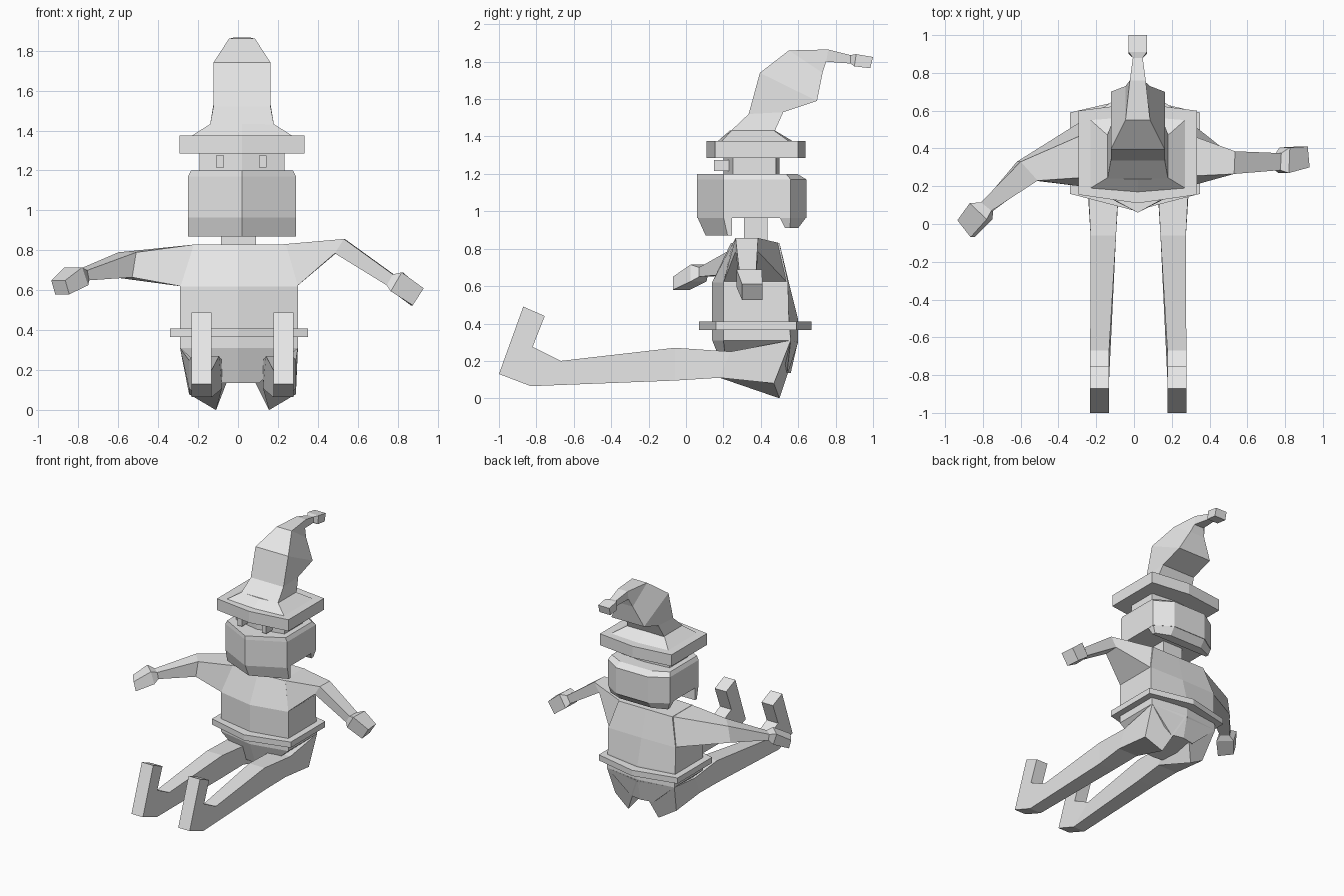
import bpy, bmesh
from mathutils import Vector

old = bpy.data.objects.get("Cube")
if old:
    bpy.data.objects.remove(old, do_unlink=True)

clay = bpy.data.materials.new("clay_grey")
clay.use_nodes = True
clay.diffuse_color = (0.8, 0.8, 0.8, 1)
clay.node_tree.nodes["Principled BSDF"].inputs["Base Color"].default_value = (0.8, 0.8, 0.8, 1)

HEAD_X = 0.02


def loft(name, rings):
    """Skin a list of equal-length point rings and cap both ends."""
    bm = bmesh.new()
    loops = [[bm.verts.new(Vector(p)) for p in ring] for ring in rings]
    n = len(loops[0])
    for a, b in zip(loops, loops[1:]):
        for i in range(n):
            j = (i + 1) % n
            bm.faces.new((a[i], a[j], b[j], b[i]))
    bm.faces.new(loops[0])
    bm.faces.new(loops[-1])
    bmesh.ops.recalc_face_normals(bm, faces=bm.faces)
    mesh = bpy.data.meshes.new(name)
    bm.to_mesh(mesh)
    bm.free()
    mesh.materials.append(clay)
    obj = bpy.data.objects.new(name, mesh)
    bpy.context.collection.objects.link(obj)
    return obj


def hexagon(cx, half, front, front_side, back_side, back, z):
    """Horizontal ring pointed at the front and back."""
    return [(cx, front, z), (cx + half, front_side, z), (cx + half, back_side, z),
            (cx, back, z), (cx - half, back_side, z), (cx - half, front_side, z)]


def box(name, x0, x1, y0, y1, z0, z1):
    return loft(name, [[(x0, y0, z), (x1, y0, z), (x1, y1, z), (x0, y1, z)] for z in (z0, z1)])


# Torso, belt and neck
loft("torso", [hexagon(0.005, *r) for r in (
    (0.10, 0.21, 0.22, 0.54, 0.56, 0.135),
    (0.295, 0.14, 0.20, 0.56, 0.60, 0.31),
    (0.295, 0.14, 0.20, 0.55, 0.60, 0.42),
    (0.295, 0.14, 0.20, 0.545, 0.55, 0.62),
    (0.235, 0.24, 0.25, 0.50, 0.50, 0.83))])
loft("belt", [hexagon(0.005, 0.345, 0.07, 0.16, 0.59, 0.67, z) for z in (0.365, 0.41)])
box("neck", -0.085, 0.09, 0.31, 0.435, 0.80, 1.0)


# Lower head: pointed at the front, chamfered at the back
def head_ring(inset, z):
    half, back = 0.27 - inset * 0.3, 0.645 - inset
    right = [(half, 0.20), (half, 0.56 - inset * 0.5), (0.14, back)]
    pts = [(0, 0.06)] + right + [(-x, y) for x, y in reversed(right)]
    return [(HEAD_X + x, y, z) for x, y in pts]


loft("head", [head_ring(0, 0.965), head_ring(0, 1.17), head_ring(0.05, 1.2)])


def beard_ring(front, z):
    return [(HEAD_X + x, y, z) for x, y in
            ((0, front), (0.27, 0.2 + (front - 0.06) * 0.5), (0.27, 0.245), (-0.27, 0.245),
             (-0.27, 0.2 + (front - 0.06) * 0.5))]


loft("beard", [beard_ring(0.105, 0.87), beard_ring(0.06, 0.97)])


def hair_ring(half, back, side, inner, z):
    return [(HEAD_X + x, y, z) for x, y in
            ((half, inner), (half, side), (0.14, back), (-0.14, back), (-half, side), (-half, inner))]


loft("back_hair", [hair_ring(0.25, 0.60, 0.555, 0.53, 0.91), hair_ring(0.27, 0.645, 0.56, 0.50, 0.97)])
loft("face", [hexagon(HEAD_X, 0.213, 0.20, 0.25, 0.48, 0.50, z) for z in (1.18, 1.3)])
for side, x in (("right", -0.09), ("left", 0.123)):
    box(side + "_eye", x - 0.019, x + 0.019, 0.15, 0.26, 1.215, 1.275)

# Hat brim with its sloped collar
loft("hat_brim", [hexagon(HEAD_X, 0.313, 0.11, 0.155, 0.60, 0.64, z) for z in (1.285, 1.375)])
loft("hat_collar", [hexagon(HEAD_X, 0.25, 0.17, 0.19, 0.55, 0.57, 1.375),
                    hexagon(HEAD_X, 0.16, 0.235, 0.245, 0.47, 0.475, 1.432)])


# Bent crown: half width, then front and back (y, z) of each section
def crown_ring(half, front, back):
    return [(HEAD_X - half, *front), (HEAD_X + half, *front),
            (HEAD_X + half, *back), (HEAD_X - half, *back)]


loft("hat_crown", [crown_ring(*r) for r in (
    (0.16, (0.24, 1.43), (0.475, 1.43)),
    (0.143, (0.335, 1.52), (0.52, 1.53)),
    (0.143, (0.395, 1.74), (0.70, 1.59)),
    (0.065, (0.55, 1.86), (0.73, 1.74)),
    (0.042, (0.76, 1.865), (0.75, 1.80)),
    (0.026, (0.88, 1.835), (0.88, 1.79)),
    (0.048, (0.91, 1.84), (0.90, 1.775)),
    (0.048, (1.0, 1.825), (0.985, 1.765)))])


# Legs: inner x, outer x, then top and bottom (y, z) of each section
def leg(name, sign, cx):
    sections = (
        (0.10, 0.265, (0.24, 0.25), (0.18, 0.11)),
        (0.115, 0.25, (-0.06, 0.27), (-0.06, 0.095)),
        (0.152, 0.252, (-0.67, 0.20), (-0.83, 0.065)),
        (0.152, 0.252, (-0.82, 0.275), (-1.0, 0.13)),
        (0.152, 0.252, (-0.755, 0.44), (-0.87, 0.49)))
    rings = [[(cx + sign * i, *t), (cx + sign * o, *t), (cx + sign * o, *b), (cx + sign * i, *b)]
             for i, o, t, b in sections]
    hip = [(0.005, 0.60, 0.30), (0.005 + sign * 0.295, 0.56, 0.31),
           (cx + sign * 0.265, 0.47, 0.08), (cx + sign * 0.13, 0.50, 0.0)]
    loft(name, [hip] + rings)


leg("right_leg", -1, 0.02)
leg("left_leg", 1, 0.025)


# Arms: front (x, y), back (x, y), top z, bottom z, and sideways lean of the top
def arm(name, sign, sections):
    x0 = 0.005
    rings = [[(x0 + sign * 0.215, 0.25, 0.83), (x0 + sign * 0.215, 0.50, 0.83),
              (x0 + sign * 0.29, 0.54, 0.62), (x0 + sign * 0.29, 0.20, 0.62)]]
    for f, b, top, bottom, lean in sections:
        rings.append([(f[0] + lean, f[1], top), (b[0] + lean, b[1], top), (*b, bottom), (*f, bottom)])
    loft(name, rings)


arm("right_arm", -1, (
    ((-0.53, 0.23), (-0.62, 0.33), 0.79, 0.665, 0.02),
    ((-0.745, 0.07), (-0.80, 0.115), 0.70, 0.65, -0.01),
    ((-0.75, 0.025), (-0.84, 0.11), 0.715, 0.625, -0.03),
    ((-0.845, -0.07), (-0.915, 0.02), 0.65, 0.58, -0.02)))
arm("left_arm", 1, (
    ((0.485, 0.265), (0.49, 0.385), 0.857, 0.785, 0.045),
    ((0.745, 0.285), (0.75, 0.375), 0.68, 0.625, 0.03),
    ((0.765, 0.27), (0.77, 0.405), 0.69, 0.595, 0.055),
    ((0.875, 0.30), (0.865, 0.41), 0.61, 0.525, 0.055)))
